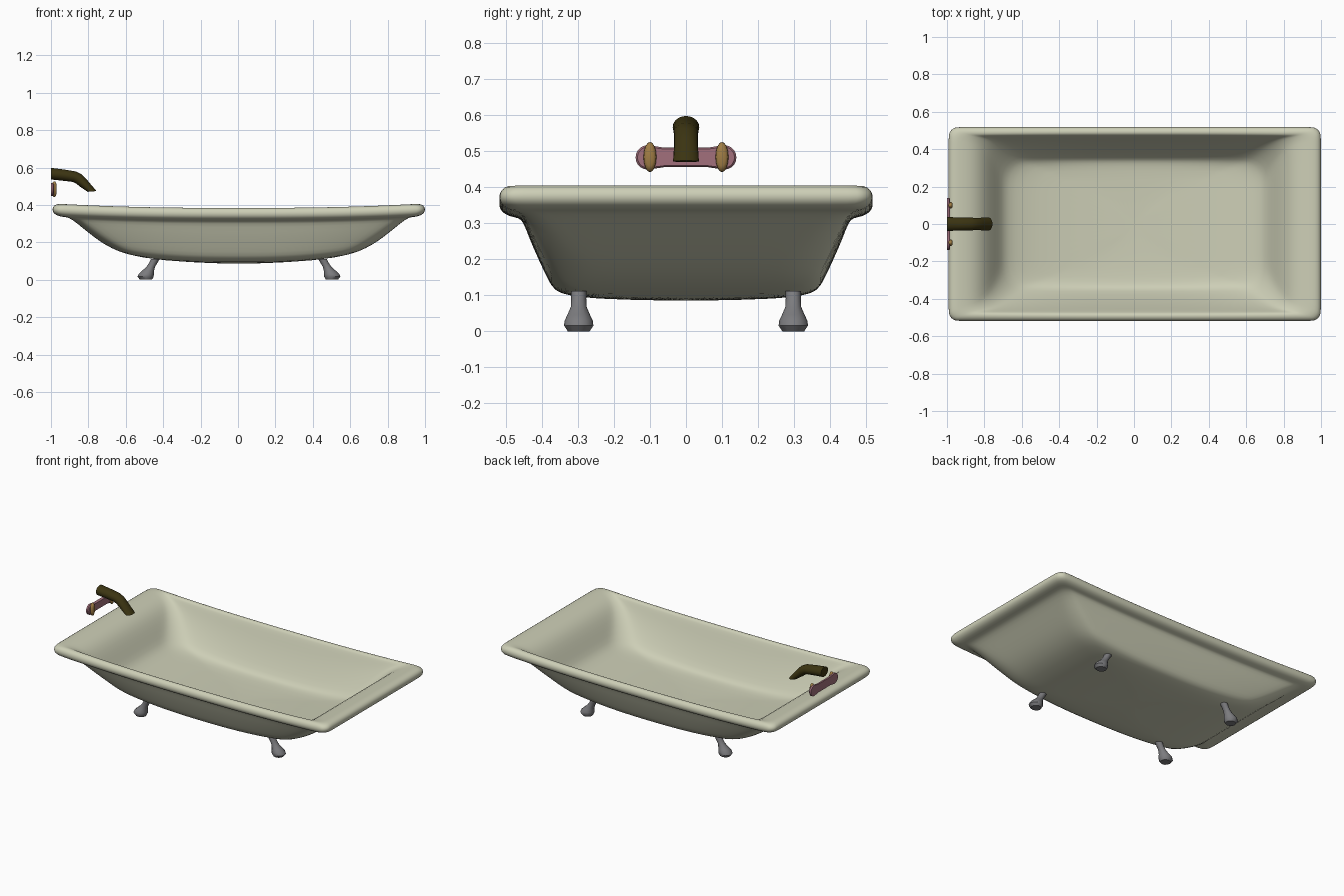
import bpy, bmesh
from math import sin, cos, pi
from mathutils import Vector

if "Cube" in bpy.data.objects:
    bpy.data.objects.remove(bpy.data.objects["Cube"])


def paint(ob, name, rgb):
    mat = bpy.data.materials.get(name) or bpy.data.materials.new(name)
    mat.diffuse_color = (*rgb, 1)
    mat.use_nodes = True
    mat.node_tree.nodes["Principled BSDF"].inputs["Base Color"].default_value = mat.diffuse_color
    ob.data.materials.append(mat)


def loft(name, rings, subsurf=0, angle=40):
    """Skin a stack of equal-length point rings and cap both ends."""
    bm = bmesh.new()
    vs = [[bm.verts.new(p) for p in ring] for ring in rings]
    n = len(vs[0])
    for a, b in zip(vs, vs[1:]):
        for i in range(n):
            j = (i + 1) % n
            bm.faces.new((a[i], a[j], b[j], b[i]))
    bm.faces.new(vs[0])
    bm.faces.new(vs[-1])
    bmesh.ops.recalc_face_normals(bm, faces=bm.faces[:])
    me = bpy.data.meshes.new(name)
    bm.to_mesh(me)
    bm.free()
    ob = bpy.data.objects.new(name, me)
    bpy.context.collection.objects.link(ob)
    bpy.ops.object.select_all(action='DESELECT')
    ob.select_set(True)
    bpy.context.view_layer.objects.active = ob
    bpy.ops.object.shade_smooth_by_angle(angle=angle * pi / 180)
    if subsurf:
        m = ob.modifiers.new("smooth", 'SUBSURF')
        m.levels = m.render_levels = subsurf
    return ob


def rounded_ring(a, b, r, z_mid, z_end):
    """Rounded rectangle whose height rises towards both x ends."""
    corners = []
    for k, (sx, sy) in enumerate([(1, 1), (-1, 1), (-1, -1), (1, -1)]):
        corners.append([Vector((sx * (a - r) + r * cos(t), sy * (b - r) + r * sin(t)))
                        for t in [(k + i / 4) * pi / 2 for i in range(5)]])
    pts = []
    for k, c in enumerate(corners):
        nxt = corners[(k + 1) % 4][0]
        steps = 14 if k % 2 == 0 else 8
        pts += c + [c[-1].lerp(nxt, i / steps) for i in range(1, steps)]
    return [(p.x + 0.004, p.y, z_mid + (z_end - z_mid) * abs(p.x / a) ** 2.5) for p in pts]


# Tub: outside from the base up, over the rolled rim, down the inside
# each row: half length, half width, corner radius, z mid-side, z at ends
tub_rows = [
    (.10, .06, .03, .085, .086), (.42, .26, .05, .090, .102), (.60, .33, .08, .100, .134),
    (.68, .366, .11, .112, .168), (.74, .384, .11, .145, .203), (.80, .41, .09, .20, .249),
    (.86, .436, .08, .26, .298), (.895, .452, .06, .305, .325), (.92, .465, .05, .315, .335),
    (.96, .487, .05, .318, .338), (.989, .513, .05, .330, .352), (.998, .521, .05, .352, .374),
    (.991, .515, .05, .375, .397), (.965, .496, .05, .386, .407),
    (.93, .479, .05, .382, .404), (.88, .472, .05, .370, .396), (.83, .462, .06, .350, .372),
    (.79, .442, .08, .300, .332), (.75, .402, .10, .215, .272), (.712, .354, .12, .132, .210),
    (.68, .336, .12, .119, .182), (.60, .310, .10, .112, .150),
    (.42, .26, .05, .107, .119), (.10, .06, .03, .102, .103)]
tub = loft("bathtub", [rounded_ring(*r) for r in tub_rows], subsurf=1, angle=180)
paint(tub, "enamel", (.61, .62, .47))

# Feet: flared pads on necks that lean inwards; rows are z, x, radius
foot_rows = [(0, .497, .032), (.016, .499, .043), (.030, .496, .041), (.046, .487, .033),
             (.068, .472, .023), (.090, .458, .022), (.112, .446, .023)]
for sx, end in ((-1, "left"), (1, "right")):
    for sy, side in ((-1, "front"), (1, "back")):
        rings = [[(sx * (x + r * cos(i * pi / 6)) + .005, sy * .298 + r * .95 * sin(i * pi / 6), z)
                  for i in range(12)] for z, x, r in foot_rows]
        foot = loft(f"{side}_{end}_foot", rings)
        paint(foot, "iron", (.2, .2, .21))

# Spout: x, z, section direction (x, z), in-plane radius, y radius
spout_rows = [(-1, .567, 0, 1, .031, .037), (-.93, .559, .08, 1, .030, .035),
              (-.875, .551, .25, .97, .029, .034), (-.850, .538, .5, .86, .029, .033),
              (-.825, .515, .7, .65, .027, .033), (-.780, .472, .98, .08, .024, .036)]
spout = loft("spout", [[(x + u * rn * cos(i * pi / 10), ry * sin(i * pi / 10), z + w * rn * cos(i * pi / 10))
                        for i in range(20)] for x, z, u, w, rn, ry in spout_rows])
paint(spout, "dark_bronze", (.045, .035, .006))


def plate_outline(s):
    """Bar with round knobs at both ends, slightly waisted between them."""
    pts = []
    for side in (1, -1):
        for i in range(13):
            t = (-105 + i * 17.5) * pi / 180
            pts.append((side * (.106 + .034 * s * cos(t)), side * .034 * s * sin(t)))
        pts.append((side * .06, side * .027 * s))
        pts.append((-side * .06, side * .027 * s))
    return pts


# Back plate behind the taps
plate = loft("tap_plate", [[(x, y, .483 + z) for y, z in plate_outline(s)]
                           for x, s in ((-1, 1), (-.989, 1), (-.984, .85))])
paint(plate, "pink_metal", (.36, .16, .20))

# Lever taps: long vertical lens shapes
for sy, side in ((-1, "front"), (1, "back")):
    rings = []
    for x, s in ((-.992, .8), (-.984, 1), (-.976, .95), (-.970, .6)):
        rings.append([(x, sy * .1 + .018 * s * cos(i * pi / 8), .484 + .042 * s * sin(i * pi / 8))
                      for i in range(16)])
    tap = loft(f"{side}_tap", rings, angle=60)
    paint(tap, "brass", (.36, .21, .06))
